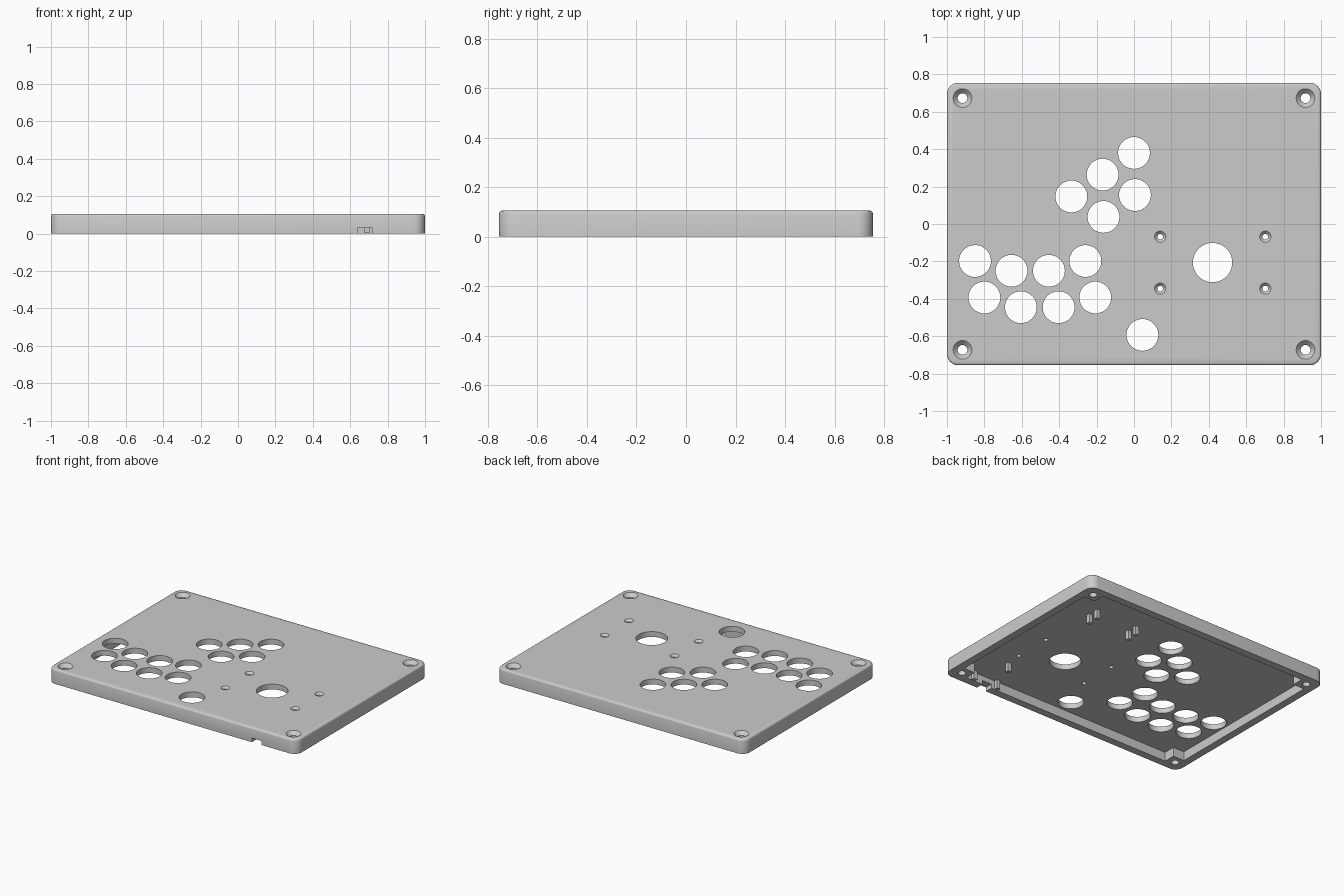
import bpy, bmesh, math

if "Cube" in bpy.data.objects:
    bpy.data.objects.remove(bpy.data.objects["Cube"])

grey = bpy.data.materials.new("plain_grey")
grey.diffuse_color = (0.6, 0.6, 0.6, 1)
grey.use_nodes = True
grey.node_tree.nodes["Principled BSDF"].inputs["Base Color"].default_value = grey.diffuse_color

TOP, UNDER = 0.105, 0.066      # panel top and underside heights
HX, HY = 1.0, 0.755            # half sizes of the case


def stack(bm, rings):
    """Skin a list of equal-length point rings and cap both ends."""
    loops = [[bm.verts.new(p) for p in r] for r in rings]
    n = len(loops[0])
    for a, b in zip(loops, loops[1:]):
        for i in range(n):
            j = (i + 1) % n
            bm.faces.new((a[i], a[j], b[j], b[i]))
    bm.faces.new(loops[0][::-1])
    bm.faces.new(loops[-1])


def circle(x, y, r, z, n=48):
    return [(x + r * math.cos(2 * math.pi * i / n),
             y + r * math.sin(2 * math.pi * i / n), z) for i in range(n)]


def rounded_rect(inset, z, r=0.06, steps=8):
    pts = []
    for k, (sx, sy) in enumerate([(1, 1), (-1, 1), (-1, -1), (1, -1)]):
        for i in range(steps + 1):
            a = math.pi / 2 * (k + i / steps)
            pts.append((sx * (HX - r) + (r - inset) * math.cos(a),
                        sy * (HY - r) + (r - inset) * math.sin(a), z))
    return pts


def box(bm, x0, x1, y0, y1, z0, z1):
    stack(bm, [[(x0, y0, z), (x1, y0, z), (x1, y1, z), (x0, y1, z)] for z in (z0, z1)])


def finish(bm, name):
    bmesh.ops.recalc_face_normals(bm, faces=bm.faces)
    me = bpy.data.meshes.new(name)
    bm.to_mesh(me)
    bm.free()
    ob = bpy.data.objects.new(name, me)
    bpy.context.collection.objects.link(ob)
    me.materials.append(grey)
    return ob


def cut(target, cutter):
    m = target.modifiers.new("cut", 'BOOLEAN')
    m.operation, m.solver, m.object = 'DIFFERENCE', 'EXACT', cutter
    bpy.context.view_layer.objects.active = target
    bpy.ops.object.modifier_apply(modifier=m.name)
    bpy.data.objects.remove(cutter)


# Case shell with softened top edge
bm = bmesh.new()
stack(bm, [rounded_rect(0, 0), rounded_rect(0, TOP - 0.012), rounded_rect(0.002, TOP - 0.006),
           rounded_rect(0.006, TOP - 0.002), rounded_rect(0.012, TOP)])
case = finish(bm, "case_shell")

# Underside cavity, leaving a square post in each corner
ax, bx, ay, by = 0.945, 0.855, 0.70, 0.615
plan = [(ax, -by), (ax, by), (bx, by), (bx, ay), (-bx, ay), (-bx, by),
        (-ax, by), (-ax, -by), (-bx, -by), (-bx, -ay), (bx, -ay), (bx, -by)]
bm = bmesh.new()
stack(bm, [[(x, y, z) for x, y in plan] for z in (-0.1, UNDER)])
cut(case, finish(bm, "cavity_cutter"))

# Cable notch in the front wall
bm = bmesh.new()
box(bm, 0.64, 0.718, -0.9, -0.65, -0.1, 0.03)
cut(case, finish(bm, "notch_cutter"))

# Button holes, large hole and countersunk screw holes
buttons = [(0, 0.38), (-0.168, 0.264), (-0.335, 0.147), (0.005, 0.155), (-0.163, 0.038),
           (-0.85, -0.198), (-0.655, -0.25), (-0.455, -0.25), (-0.26, -0.198),
           (-0.8, -0.393), (-0.605, -0.445), (-0.403, -0.445), (-0.207, -0.393),
           (0.045, -0.593)]
bm = bmesh.new()
for x, y, r in [(x, y, 0.085) for x, y in buttons] + [(0.42, -0.206, 0.105)]:
    stack(bm, [circle(x, y, r, z) for z in (-0.1, 0.2)])
screws = [(sx * 0.917, sy * 0.673, 0.026, 0.05, 0.08) for sx in (-1, 1) for sy in (-1, 1)]
screws += [(x, y, 0.015, 0.03, 0.09) for x in (0.14, 0.702) for y in (-0.068, -0.345)]
for x, y, r, head, z in screws:
    stack(bm, [circle(x, y, r, -0.1, 32), circle(x, y, r, z, 32),
               circle(x, y, head, TOP, 32), circle(x, y, head, 0.2, 32)])
cut(case, finish(bm, "hole_cutter"))

bpy.ops.object.select_all(action='DESELECT')
case.select_set(True)
bpy.context.view_layer.objects.active = case
bpy.ops.object.shade_smooth_by_angle(angle=math.radians(30))

# Board pegs hanging under the panel
pegs = [(x, y) for x in (0.355, 0.69) for y in (0.367, 0.443)]
pegs += [(0.69, -0.467), (0.598, -0.69), (0.795, -0.69)]
bm = bmesh.new()
for x, y in pegs:
    box(bm, x - 0.014, x + 0.014, y - 0.014, y + 0.014, 0.003, UNDER + 0.005)
finish(bm, "board_pegs")
